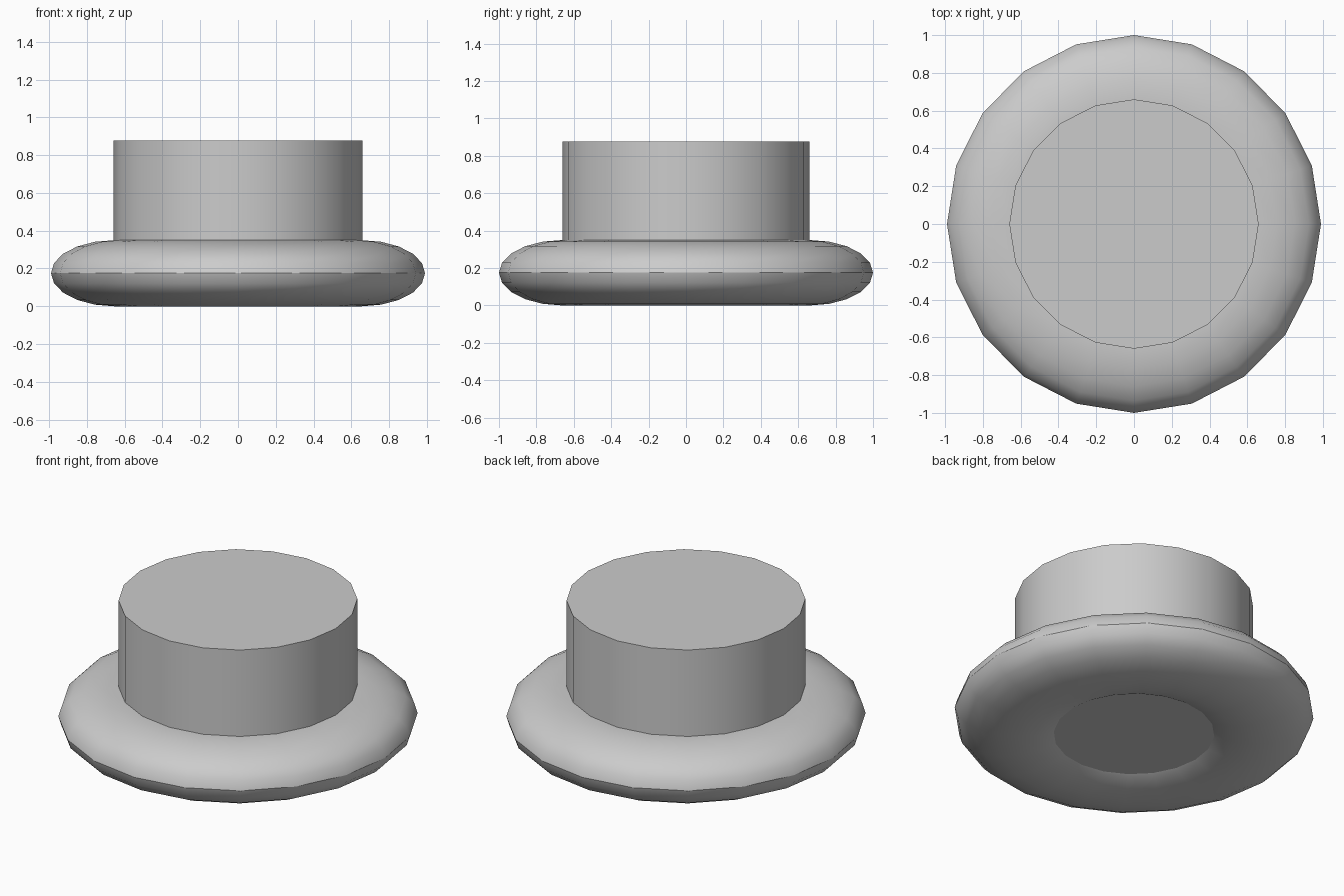
import bpy

if "Cube" in bpy.data.objects:
    bpy.data.objects.remove(bpy.data.objects["Cube"])

SIDES = 20

# Flattened ring forming the rounded base
bpy.ops.mesh.primitive_torus_add(major_segments=SIDES, minor_segments=SIDES,
                                 major_radius=0.66, minor_radius=0.34,
                                 location=(0, 0, 0.175))
ring = bpy.context.object
ring.name = "rounded_base_ring"
ring.scale = (0.99, 1, 0.175 / 0.34)
bpy.ops.object.transform_apply(location=False, rotation=False, scale=True)
bpy.ops.object.shade_smooth_by_angle()

# Drum standing in the ring, its underside closing the hole just above the ground
bottom, top = 0.04, 0.877
bpy.ops.mesh.primitive_cylinder_add(vertices=SIDES, radius=0.66, depth=top - bottom,
                                    location=(0, 0, (top + bottom) / 2))
drum = bpy.context.object
drum.name = "upper_drum"
bpy.ops.object.shade_smooth_by_angle()
